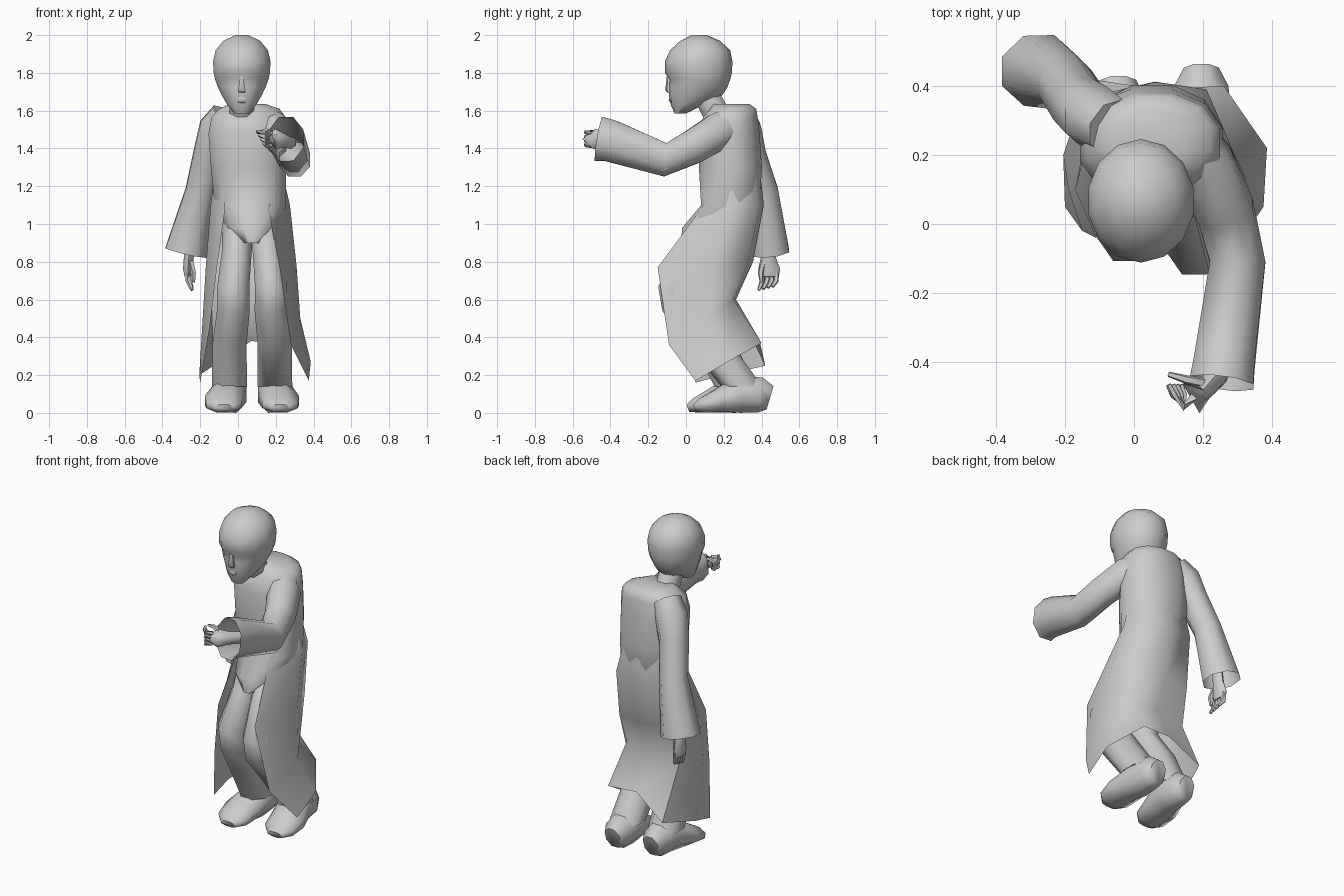
import bpy, bmesh, math
from mathutils import Vector


def finish(name, bm, angle=60):
    me = bpy.data.meshes.new(name)
    bm.to_mesh(me)
    bm.free()
    ob = bpy.data.objects.new(name, me)
    bpy.context.collection.objects.link(ob)
    bpy.ops.object.select_all(action='DESELECT')
    ob.select_set(True)
    bpy.context.view_layer.objects.active = ob
    bpy.ops.object.shade_smooth_by_angle(angle=math.radians(angle))
    return ob


def grid(bm, rows, closed):
    n = len(rows[0])
    for r, s in zip(rows, rows[1:]):
        for i in range(n if closed else n - 1):
            j = (i + 1) % n
            bm.faces.new((r[i], r[j], s[j], s[i]))


def loft(name, rings, n=8, flat=False, caps=(True, True), power=1.0):
    """Skin oval rings (x, y, z, half width, half depth) along a path."""
    bm = bmesh.new()
    pts = [Vector(r[:3]) for r in rings]
    rows = []
    for k, r in enumerate(rings):
        t = pts[min(k + 1, len(pts) - 1)] - pts[max(k - 1, 0)]
        t = Vector((0, 0, 1)) if flat else t.normalized()
        side = Vector((0, 0, 1)) if abs(t.x) > 0.8 else Vector((1, 0, 0))
        side = (side - t * side.dot(t)).normalized()
        up = t.cross(side)
        row = []
        for i in range(n):
            a = 2 * math.pi * (i + .5) / n
            c, s = math.cos(a), math.sin(a)
            c = math.copysign(abs(c) ** power, c)
            s = math.copysign(abs(s) ** power, s)
            row.append(bm.verts.new(pts[k] + side * r[3] * c + up * r[4] * s))
        rows.append(row)
    grid(bm, rows, True)
    if caps[0]:
        bm.faces.new(rows[0])
    if caps[1]:
        bm.faces.new(rows[-1])
    bmesh.ops.recalc_face_normals(bm, faces=bm.faces)
    return finish(name, bm)


# head: (z, front y, back y, half width)
head = [(1.585, -.06, 0, .04), (1.63, -.08, .09, .078), (1.68, -.09, .19, .108),
        (1.725, -.092, .22, .13), (1.765, -.088, .234, .145), (1.80, -.112, .243, .153),
        (1.86, -.112, .246, .156), (1.92, -.085, .234, .142), (1.97, -.03, .18, .1),
        (2.0, .03, .11, .035)]
loft("head", [(.02, (f + b) / 2, z, w, (b - f) / 2) for z, f, b, w in head], 14, flat=True)

# nose and lips
loft("nose", [(.02, -.085, 1.695, .02, .014), (.02, -.092, 1.71, .022, .018),
              (.02, -.09, 1.78, .01, .012)], 6, flat=True)
loft("lips", [(.02, -.07, 1.64, .02, .012), (.02, -.076, 1.655, .03, .016),
              (.02, -.076, 1.67, .02, .012)], 6, flat=True)

loft("neck", [(.02, .2, 1.52, .075, .075), (.02, .14, 1.62, .07, .075), (.02, .1, 1.7, .068, .07)], 8)

# robe body
loft("robe_torso", [(.075, .06, .9, .05, .09), (.07, .14, .98, .14, .165), (.065, .235, 1.1, .195, .16),
                    (.055, .235, 1.3, .205, .172), (.05, .23, 1.48, .213, .165),
                    (.055, .235, 1.57, .2, .148), (.06, .25, 1.61, .165, .125),
                    (.05, .24, 1.635, .1, .1)], 12, flat=True, power=.92)

# open coat skirt, columns run front left, left, back, right, front right
skirt = [
    [(-.07, .12, 1.15), (-.125, .22, 1.25), (-.07, .365, 1.25), (.06, .395, 1.25),
     (.18, .37, 1.25), (.24, .24, 1.25), (.17, .12, 1.15)],
    [(-.07, .085, 1.07), (-.145, .2, 1.1), (-.1, .375, 1.1), (.06, .412, 1.1),
     (.21, .39, 1.1), (.275, .24, 1.1), (.16, .08, 1.08)],
    [(-.11, -.04, .78), (-.17, .1, .78), (-.13, .31, .8), (.06, .355, .8),
     (.23, .33, .8), (.31, .14, .78), (.22, -.15, .77)],
    [(-.15, -.02, .45), (-.19, .1, .45), (-.14, .26, .58), (.06, .265, .6),
     (.235, .25, .6), (.33, .12, .5), (.28, -.09, .36)],
    [(-.2, .05, .16), (-.205, .2, .2), (-.13, .42, .25), (.07, .39, .38),
     (.26, .4, .37), (.385, .22, .27), (.375, .05, .17)]]
bm = bmesh.new()
grid(bm, [[bm.verts.new(p) for p in row] for row in skirt], False)
bmesh.ops.recalc_face_normals(bm, faces=bm.faces)
bm.normal_update()
if sum(f.normal.y * (f.calc_center_median().y - .15) for f in bm.faces) < 0:
    bmesh.ops.reverse_faces(bm, faces=bm.faces)
finish("coat_skirt", bm)

# legs and feet: side name, hip x, foot x, knee shift in y, foot shift in y, toe splay
for side, hx, fx, ky, fy, splay in (("right", .155, .195, 0, .015, .028), ("left", -.005, -.045, .04, -.02, -.03)):
    mx = (hx + fx) / 2
    loft(side + "_leg", [(hx, .18, 1.02, .085, .13), (hx, .08 + ky, .87, .085, .135),
                         (mx, -.025 + ky, .67, .092, .132), (mx, -.01 + ky, .54, .094, .125),
                         (fx, .13 + ky / 2, .36, .098, .125), (fx, .28 + fy, .14, .1, .118)], 8, flat=True)
    loft(side + "_foot", [(fx, .43 + fy, .08, .055, .07), (fx, .38 + fy, .095, .085, .1),
                          (fx, .27 + fy, .1, .098, .108), (fx + splay, .15 + fy, .062, .11, .066),
                          (fx + splay, .07 + fy, .04, .1, .043),
                          (fx + splay, .03 + fy, .025, .055, .022)], 8)

# sleeves, open at the cuff
loft("right_sleeve", [(.12, .26, 1.53, .1, .1), (.2, .17, 1.49, .095, .105), (.265, .04, 1.41, .088, .098),
                      (.3, -.11, 1.34, .087, .096), (.262, -.4, 1.44, .095, .12),
                      (.254, -.46, 1.45, .1, .128)], 8, caps=(True, False))
loft("left_sleeve", [(-.06, .28, 1.57, .09, .085), (-.115, .31, 1.5, .1, .095), (-.155, .34, 1.37, .087, .09),
                     (-.2, .41, 1.17, .085, .085), (-.275, .445, .85, .12, .11)], 8, caps=(True, False))

# left hand, hanging
loft("left_palm", [(-.25, .43, .95, .03, .035), (-.26, .435, .83, .03, .038),
                   (-.265, .44, .76, .03, .058), (-.263, .44, .72, .022, .052)], 6)
for i in range(4):
    y = .405 + .024 * i
    loft("left_finger", [(-.265, y, .75, .017, .015), (-.262, y, .70, .016, .015),
                         (-.243, y - .02, .65 + .006 * i, .009, .009)], 5)
loft("left_thumb", [(-.25, .41, .8, .017, .017), (-.235, .395, .74, .015, .015),
                    (-.235, .4, .69, .009, .009)], 5)

# right hand, reaching forward with curled fingers
loft("right_palm", [(.28, -.36, 1.43, .035, .035), (.24, -.44, 1.445, .035, .04),
                    (.2, -.485, 1.45, .03, .055), (.165, -.505, 1.45, .022, .05)], 6)
for i in range(4):
    z = 1.415 + .022 * i
    loft("right_finger", [(.175, -.5, z, .013, .014), (.145, -.53, z + .003, .012, .012),
                          (.115 + .01 * (3 - i), -.495, z + .006, .011, .011),
                          (.1 + .012 * (3 - i), -.465, z + .01, .008, .008)], 5)
loft("right_thumb", [(.2, -.46, 1.475, .015, .015), (.15, -.45, 1.495, .013, .013),
                     (.1, -.435, 1.485, .008, .008)], 5)
